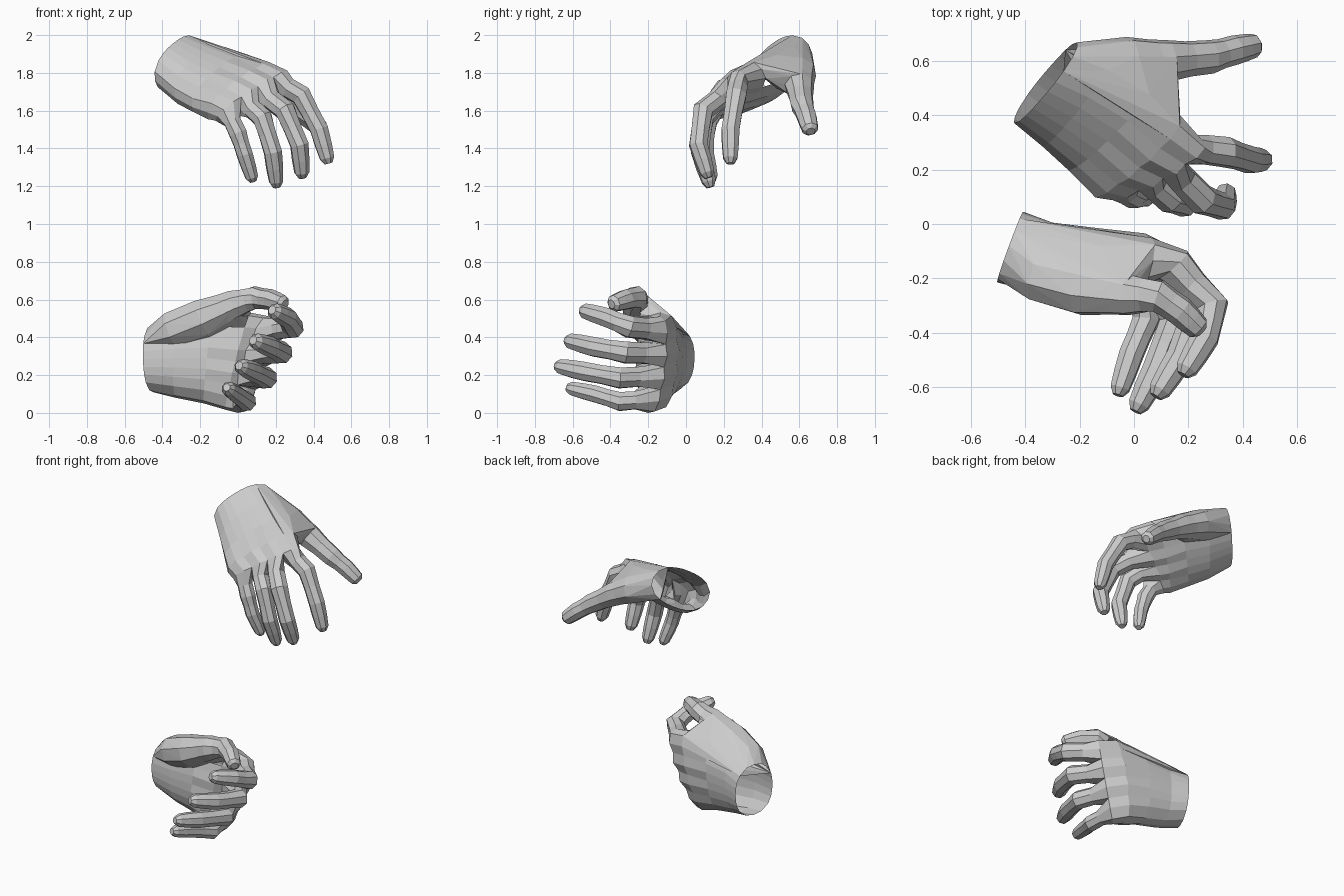
import bpy, bmesh, math
from mathutils import Vector as V

if "Cube" in bpy.data.objects:
    bpy.data.objects.remove(bpy.data.objects["Cube"])

ANG = [math.radians(a) for a in (135, 90, 45, 0, -45, -90, -135, 180)]


def bridge(bm, a, b):
    n = len(a)
    for i in range(n):
        bm.faces.new((a[i], a[(i + 1) % n], b[(i + 1) % n], b[i]))


def ring(bm, c, t, u, sgn, w, h):
    # eight-sided section across direction t
    t = t.normalized()
    u = (u - t * u.dot(t)).normalized()
    n = t.cross(u) * sgn
    return [bm.verts.new(c + u * (math.cos(a) * w) + n * (math.sin(a) * h)) for a in ANG]


def digit(bm, base, pts, radii, u, sgn, start=None):
    # lofts sections along the joints, then rounds off the tip
    prev = base
    for i in range(len(pts)):
        p, r = pts[i], radii[i]
        before = pts[i - 1] if i else start
        if before is None:
            prev = ring(bm, p, pts[1] - p, u, sgn, r, r)
            continue
        d_in = (p - before).normalized()
        pr = radii[i - 1] if i else r * 1.06
        if i < len(pts) - 1:
            d_out = (pts[i + 1] - p).normalized()
            steps = [(0.5, d_in, 0.49 * (pr + r)), (1.0, d_in + d_out, r * 1.05)]
        else:
            steps = [(0.45, d_in, pr * 0.97), (0.84, d_in, r), (1.0, d_in, r * 0.55)]
        for f, t, rr in steps:
            new = ring(bm, before.lerp(p, f), t, u, sgn, rr, rr)
            if prev:
                bridge(bm, prev, new)
            prev = new
    bm.faces.new(prev)


def palm_ring(bm, P, T, N, knuckle):
    # flattened oval: nine points on the back, nine on the palm, one on each edge
    c, half = (P + T) / 2, (T - P) / 2
    D, B = [], []
    for k in range(9):
        s = (k - 4) / 4 * 0.94
        h = (1 - abs(s) ** 2.4) ** 0.45
        if knuckle:
            h = max(h, 0.6) * (1.08 if k % 2 else 1 - 0.12 * knuckle)
        D.append(bm.verts.new(c + half * s + N * h))
        B.append(bm.verts.new(c + half * s - N * h))
    return D, B, bm.verts.new(P), bm.verts.new(T)


def add_thumb_pad(bm, edge, wrist, thumb, radii, N, sgn):
    # hull joining the thumb root to the palm edge; hidden faces beneath it are removed
    hb = bmesh.new()
    for p in wrist + edge:
        hb.verts.new(p)
    for i in range(3):
        ring(hb, thumb[i], thumb[i + 1] - thumb[i], N, sgn, radii[i], radii[i])
    bmesh.ops.convex_hull(hb, input=hb.verts[:])
    bmesh.ops.delete(hb, geom=[v for v in hb.verts if not v.link_faces], context='VERTS')
    bmesh.ops.recalc_face_normals(hb, faces=hb.faces)
    planes = [(f.calc_center_median(), f.normal.copy()) for f in hb.faces]
    hidden = [f for f in bm.faces
              if all((f.calc_center_median() - c).dot(n) < -0.002 for c, n in planes)]
    bmesh.ops.delete(bm, geom=hidden, context='FACES')
    # keep the wrist open
    ends = [f for f in hb.faces if all(any((v.co - p).length < 1e-5 for p in wrist) for v in f.verts)]
    bmesh.ops.delete(hb, geom=ends, context='FACES')
    tmp = bpy.data.meshes.new("pad")
    hb.to_mesh(tmp)
    hb.free()
    bm.from_mesh(tmp)
    bpy.data.meshes.remove(tmp)


def hand(name, rings, fingers, thumb, thumb_r, thick):
    bm = bmesh.new()
    rings = [tuple(V(q) for q in r) for r in rings]
    prev, edge, wrist = None, [], []
    for i, (P, T, N) in enumerate(rings):
        D, B, mp, mt = palm_ring(bm, P, T, N, max(0, i - len(rings) + 3) * 0.5)
        loop = D + [mt] + B[::-1] + [mp]
        if prev:
            bridge(bm, prev, loop)
        prev = loop
        side = [v.co.copy() for v in D[7:] + [mt] + B[6 if i < 3 else 8:]]
        if i == 0:
            wrist = side
        elif i < 4:
            edge += side
    # four fingers grow from the knuckle end, sharing the webs between them
    P, T, N = rings[-1]
    u = T - P
    axis = (P + T) / 2 - (rings[-2][0] + rings[-2][1]) / 2
    sgn = 1 if axis.cross(u).dot(N) > 0 else -1
    M = [mp] + [bm.verts.new((P + T) / 2 + u * 0.47 * s) for s in (-0.5, 0, 0.5)] + [mt]
    radii = ((.046, .041, .034), (.051, .046, .037), (.053, .047, .039), (.053, .047, .039))
    for f, joints in enumerate(fingers):
        k = 2 * f
        base = [D[k], D[k + 1], D[k + 2], M[f + 1], B[k + 2], B[k + 1], B[k], M[f]]
        start = sum((v.co for v in base), V()) / 8
        digit(bm, base, [V(j) for j in joints], [r * thick for r in radii[f]], u, sgn, start)
    # thumb and the pad that ties it to the palm
    thumb = [V(j) for j in thumb]
    digit(bm, None, thumb[1:], thumb_r[1:], N, sgn)
    bmesh.ops.recalc_face_normals(bm, faces=bm.faces)
    add_thumb_pad(bm, edge, wrist, thumb, thumb_r, N, sgn)
    me = bpy.data.meshes.new(name)
    bm.to_mesh(me)
    bm.free()
    ob = bpy.data.objects.new(name, me)
    bpy.context.collection.objects.link(ob)
    return ob


# upper hand: back upward, fingers hanging
hand("upper_hand",
     [((-.44, .39, 1.76), (-.21, .65, 1.95), (-.02, -.064, .10)),
      ((-.335, .30, 1.67), (-.08, .60, 1.91), (-.02, -.06, .10)),
      ((-.245, .21, 1.62), (.07, .51, 1.865), (-.01, -.055, .09)),
      ((-.16, .12, 1.59), (.17, .40, 1.82), (.015, -.055, .075)),
      ((-.11, .105, 1.57), (.25, .31, 1.79), (.04, -.045, .055))],
     [[(0, .105, 1.48), (.035, .105, 1.37), (.08, .14, 1.225)],
      [(.13, .095, 1.56), (.185, .075, 1.38), (.205, .13, 1.195)],
      [(.25, .09, 1.60), (.325, .065, 1.42), (.34, .12, 1.245)],
      [(.335, .265, 1.68), (.43, .235, 1.50), (.48, .235, 1.32)]],
     [(-.18, .57, 1.85), (-.02, .60, 1.80), (.12, .60, 1.73),
      (.28, .615, 1.63), (.37, .64, 1.565), (.455, .66, 1.49)],
     (.085, .09, .075, .06, .052, .045), 1.04)

# lower hand: palm to the front, fingers curled, thumb on top
hand("lower_hand",
     [((-.45, -.09, .11), (-.46, -.08, .46), (.048, .13, 0)),
      ((-.33, -.13, .08), (-.31, -.12, .50), (.02, .13, 0)),
      ((-.18, -.15, .05), (-.13, -.13, .53), (.01, .125, 0)),
      ((-.06, -.165, .015), (.07, -.135, .53), (.02, .105, 0)),
      ((.0, -.20, .0), (.17, -.14, .51), (.06, .06, -.015))],
     [[(.045, -.35, .06), (-.01, -.48, .10), (-.06, -.63, .135)],
      [(.15, -.35, .185), (.08, -.54, .22), (.005, -.69, .25)],
      [(.23, -.32, .32), (.17, -.49, .35), (.08, -.635, .385)],
      [(.29, -.30, .455), (.26, -.42, .505), (.18, -.555, .545)]],
     [(-.35, -.19, .44), (-.19, -.235, .50), (-.02, -.26, .575),
      (.09, -.265, .61), (.17, -.32, .60), (.25, -.395, .575)],
     (.10, .105, .075, .06, .053, .045), 1.1)
